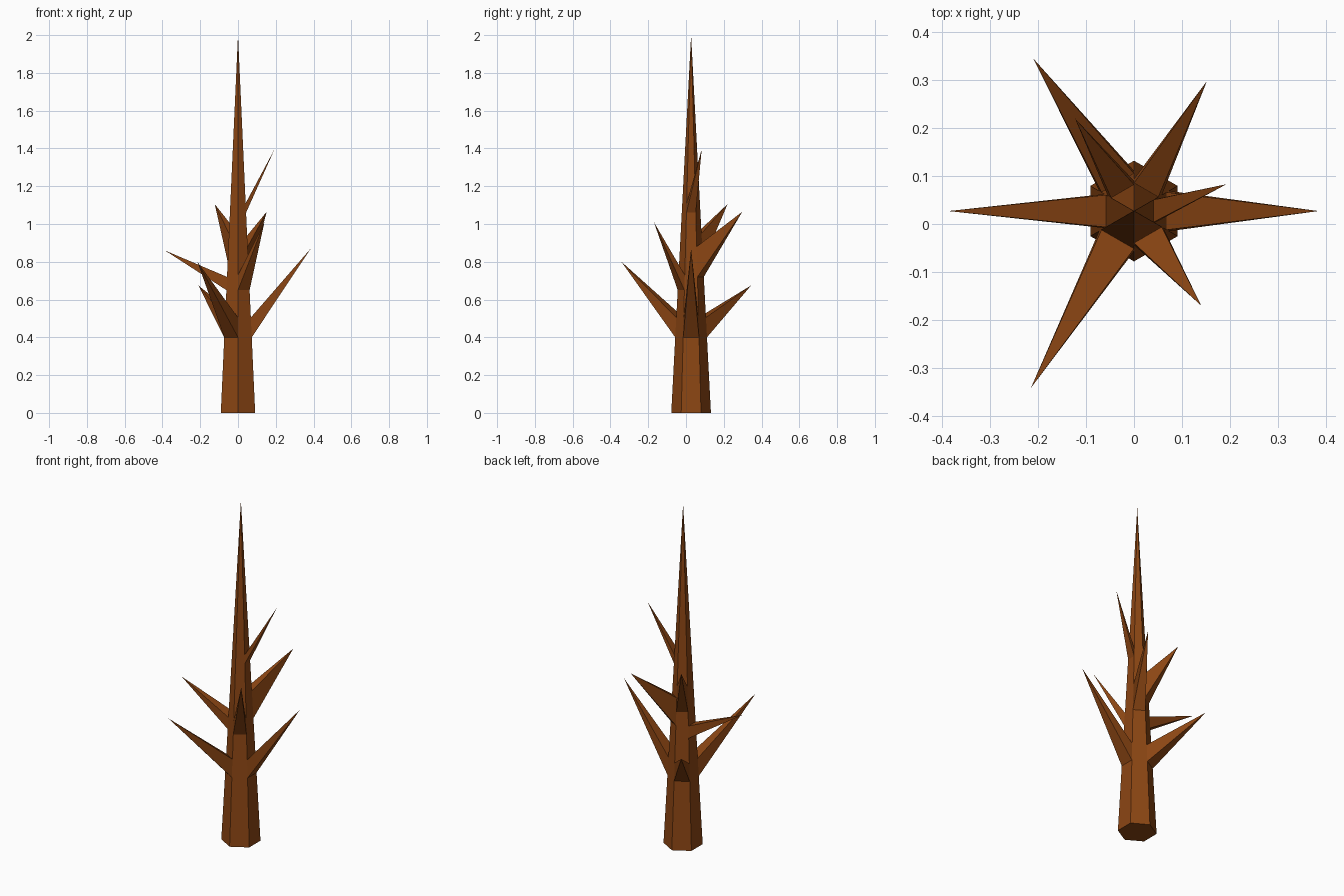
import bpy, math

if "Cube" in bpy.data.objects:
    bpy.data.objects.remove(bpy.data.objects["Cube"])

CY, R, H = 0.027, 0.105, 2.0      # trunk axis offset, base radius, height

bark = bpy.data.materials.new("brown_bark")
bark.diffuse_color = (0.258, 0.06, 0.0065, 1)
bark.use_nodes = True
bark.node_tree.nodes["Principled BSDF"].inputs["Base Color"].default_value = bark.diffuse_color


def corner(deg, z):
    """Point on a trunk edge at a given height."""
    r = R * (1 - z / H)
    a = math.radians(deg)
    return (r * math.cos(a), CY + r * math.sin(a), z)


def make(name, verts, faces):
    me = bpy.data.meshes.new(name)
    me.from_pydata(verts, [], faces)
    me.materials.append(bark)
    ob = bpy.data.objects.new(name, me)
    bpy.context.collection.objects.link(ob)
    return ob


# Six-sided tapering trunk
ring = [corner(30 + 60 * i, 0) for i in range(6)]
make("trunk", ring + [(0, CY, H)],
     [(i, (i + 1) % 6, 6) for i in range(6)] + [(5, 4, 3, 2, 1, 0)])

# Spike branches: trunk side (degrees), bottom and top of the root, tip
branches = [
    (0, 0.40, 0.505, (0.385, 0.027, 0.87)),
    (120, 0.40, 0.505, (-0.21, 0.345, 0.675)),
    (240, 0.40, 0.505, (-0.215, -0.342, 0.80)),
    (180, 0.65, 0.72, (-0.387, 0.027, 0.86)),
    (300, 0.65, 0.73, (0.14, -0.17, 1.01)),
    (60, 0.72, 0.88, (0.152, 0.298, 1.065)),
    (120, 0.80, 0.95, (-0.123, 0.22, 1.105)),
    (0, 1.06, 1.11, (0.193, 0.083, 1.395)),
]
for n, (side, low, high, tip) in enumerate(branches, 1):
    root = [corner(side - 30, low), corner(side + 30, low),
            corner(side + 30, high), corner(side - 30, high)]
    make(f"branch_{n}", root + [tip], [(i, (i + 1) % 4, 4) for i in range(4)])
